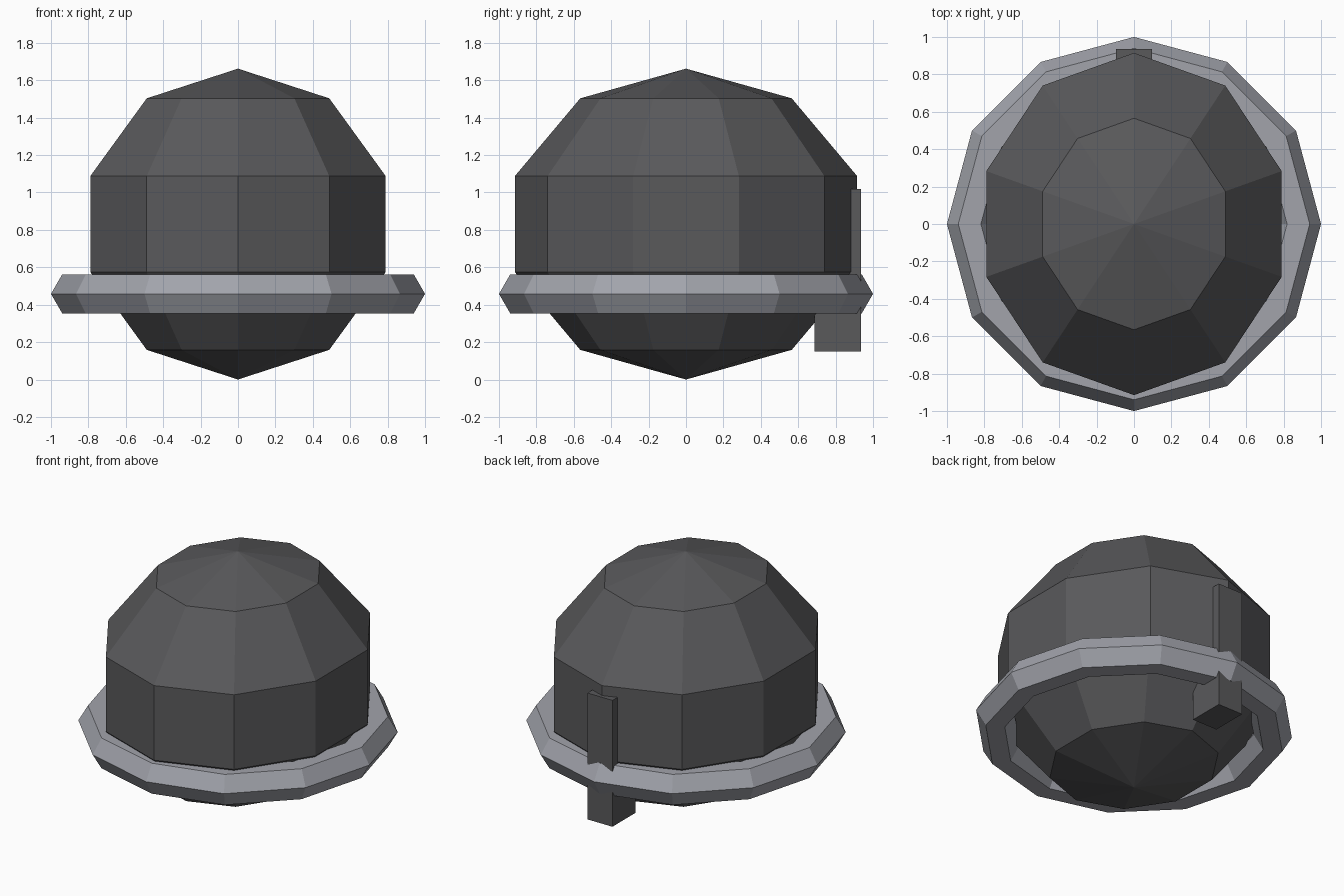
import bpy, bmesh
from math import cos, sin, pi
from mathutils import Matrix

if "Cube" in bpy.data.objects:
    bpy.data.objects.remove(bpy.data.objects["Cube"])


def material(name, rgb):
    m = bpy.data.materials.new(name)
    m.diffuse_color = (*rgb, 1)
    m.use_nodes = True
    m.node_tree.nodes["Principled BSDF"].inputs["Base Color"].default_value = m.diffuse_color
    return m


def add_object(name, bm, mat):
    bmesh.ops.recalc_face_normals(bm, faces=bm.faces)
    mesh = bpy.data.meshes.new(name)
    bm.to_mesh(mesh)
    bm.free()
    mesh.materials.append(mat)
    ob = bpy.data.objects.new(name, mesh)
    bpy.context.collection.objects.link(ob)
    return ob


dark = material("dark_grey", (0.10, 0.10, 0.105))
light = material("light_grey", (0.36, 0.37, 0.41))

# Body: low-poly ellipsoid, 10 sides and 5 bands, corners on the y axis
bm = bmesh.new()
bmesh.ops.create_uvsphere(bm, u_segments=10, v_segments=5, radius=1,
                          matrix=Matrix.Translation((0, 0, 0.831))
                          @ Matrix.Diagonal((0.873, 0.962, 0.831, 1)))
add_object("body", bm, dark)

# Brim: 12-sided ring with a hexagonal section
MAJOR, MINOR, SIDES, SECTION = 0.879, 0.121, 12, 6
bm = bmesh.new()
loops = []
for i in range(SIDES):
    a = 2 * pi * i / SIDES
    loop = []
    for j in range(SECTION):
        b = 2 * pi * j / SECTION
        r = MAJOR + MINOR * cos(b)
        loop.append(bm.verts.new((r * cos(a), r * sin(a), 0.458 + MINOR * sin(b))))
    loops.append(loop)
for i in range(SIDES):
    p, q = loops[i], loops[(i + 1) % SIDES]
    for j in range(SECTION):
        k = (j + 1) % SECTION
        bm.faces.new((p[j], q[j], q[k], p[k]))
add_object("brim_ring", bm, light)

# Back block: upright bar sunk into the rear of the body
bm = bmesh.new()
bmesh.ops.create_cube(bm, size=1,
                      matrix=Matrix.Translation((0, 0.811, 0.584))
                      @ Matrix.Diagonal((0.19, 0.25, 0.87, 1)))
add_object("back_block", bm, dark)
